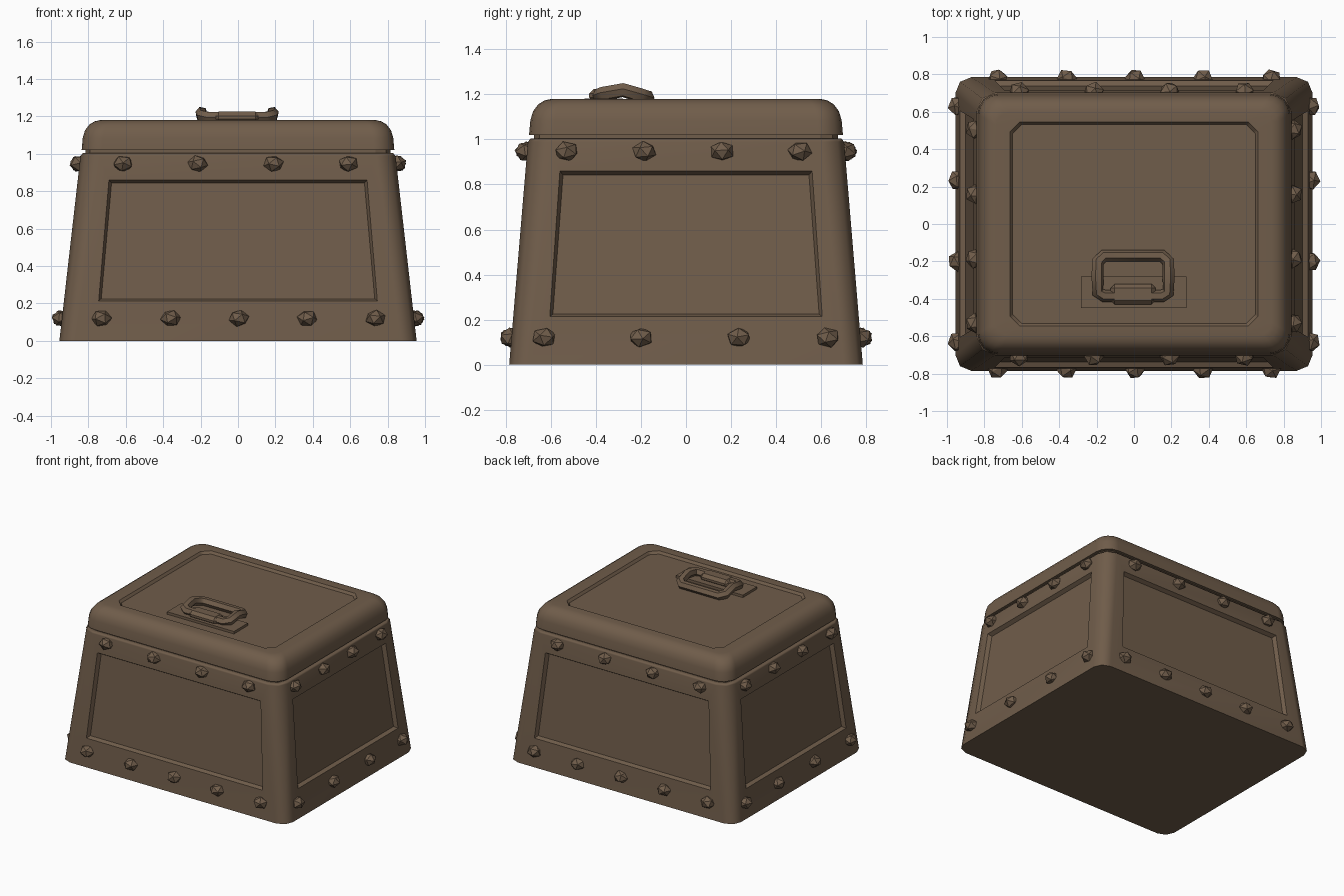
import bpy, bmesh, math, random
from mathutils import Vector, Euler, Matrix

if "Cube" in bpy.data.objects:
    bpy.data.objects.remove(bpy.data.objects["Cube"])

random.seed(4)
brown = bpy.data.materials.new("dark_brown")
brown.diffuse_color = (0.162, 0.109, 0.069, 1)
brown.use_nodes = True
brown.node_tree.nodes["Principled BSDF"].inputs["Base Color"].default_value = brown.diffuse_color


def finish(bm, name, smooth=None):
    bmesh.ops.recalc_face_normals(bm, faces=bm.faces)
    me = bpy.data.meshes.new(name)
    bm.to_mesh(me)
    bm.free()
    ob = bpy.data.objects.new(name, me)
    bpy.context.collection.objects.link(ob)
    me.materials.append(brown)
    if smooth:
        bpy.ops.object.select_all(action='DESELECT')
        bpy.context.view_layer.objects.active = ob
        ob.select_set(True)
        bpy.ops.object.shade_smooth_by_angle(angle=math.radians(smooth))
        ob.modifiers.new("weighted", 'WEIGHTED_NORMAL').keep_sharp = True
    return ob


def ring(bm, hx, hy, r, z, segs, chamfer=False):
    """Rounded (or chamfered) rectangle of vertices, counter-clockwise."""
    out = []
    for k, (sx, sy) in enumerate(((1, 1), (-1, 1), (-1, -1), (1, -1))):
        c = Vector((sx * (hx - r), sy * (hy - r), z))
        a0 = k * math.pi / 2
        p = Vector((math.cos(a0), math.sin(a0), 0)) * r
        q = Vector((-math.sin(a0), math.cos(a0), 0)) * r
        for i in range(segs + 1):
            t = i / segs
            a = t * math.pi / 2
            off = p.lerp(q, t) if chamfer else p * math.cos(a) + q * math.sin(a)
            out.append(bm.verts.new(c + off))
    return out


def loft(bm, rings):
    for lo, hi in zip(rings, rings[1:]):
        n = len(lo)
        for i in range(n):
            j = (i + 1) % n
            yield (lo[i], lo[j], hi[j], hi[i])


# Tapered body with a recessed panel in each wall
WALL_TOP = 0.99
bm = bmesh.new()
rings = [ring(bm, 0.955, 0.785, 0.085, 0, 2),
         ring(bm, 0.842, 0.702, 0.10, WALL_TOP, 2),
         ring(bm, 0.828, 0.688, 0.09, 1.005, 2)]
for b0, b1, t1, t0 in loft(bm, rings):
    width = (b1.co - b0.co).length
    if b0.co.z > 0.1 or width < 0.5:
        bm.faces.new((b0, b1, t1, t0))
        continue
    m0, m1 = (b0.co + b1.co) / 2, (t0.co + t1.co) / 2
    d = (b1.co - b0.co).normalized()
    inward = -d.cross(m1 - m0).normalized()
    lo_w, hi_w = (0.745, 0.69) if abs(d.x) > 0.5 else (0.605, 0.56)

    def panel(shrink, depth):
        pts = ((-lo_w + shrink, 0.213 + shrink), (lo_w - shrink, 0.213 + shrink),
               (hi_w - shrink, 0.86 - shrink), (-hi_w + shrink, 0.86 - shrink))
        return [bm.verts.new(m0.lerp(m1, z / WALL_TOP) + d * u + inward * depth)
                for u, z in pts]

    loops = [[b0, b1, t1, t0], panel(0, 0), panel(0.014, 0.028)]
    for quad in loft(bm, loops):
        bm.faces.new(quad)
    bm.faces.new(loops[-1])
bm.faces.new(rings[0])
bm.faces.new(rings[-1])
finish(bm, "body", 50)

# Recessed neck closing the seam under the lid
bm = bmesh.new()
neck = [ring(bm, 0.815, 0.675, 0.08, z, 2) for z in (1.0, 1.03)]
for quad in loft(bm, neck):
    bm.faces.new(quad)
for r in neck:
    bm.faces.new(r)
finish(bm, "neck")

# Lid with rounded shoulders and a shallow chamfered recess on top
bm = bmesh.new()
rings = [ring(bm, 0.836 - i, 0.697 - i, 0.11 - i * 0.4, z, 4)
         for z, i in ((1.02, 0), (1.085, 0.006), (1.125, 0.018),
                      (1.155, 0.04), (1.173, 0.068), (1.18, 0.10))]
rings.append(ring(bm, 0.664, 0.546, 0.055, 1.18, 4, True))
rings.append(ring(bm, 0.650, 0.532, 0.05, 1.162, 4, True))
for quad in loft(bm, rings):
    bm.faces.new(quad)
bm.faces.new(rings[0])
bm.faces.new(rings[-1])
finish(bm, "lid", 35)


# Faceted rivets in rows along every wall
def rivet_row(name, places):
    bm = bmesh.new()
    for p in places:
        rot = Euler([random.uniform(0, 6.28) for _ in range(3)]).to_matrix().to_4x4()
        mat = Matrix.Translation(p) @ Matrix.Diagonal((1, 1, 0.82, 1)) @ rot
        bmesh.ops.create_icosphere(bm, subdivisions=1, radius=0.056, matrix=mat)
    finish(bm, name)


for label, z, xs, ys in (
        ("lower", 0.12, (-0.73, -0.36, 0.005, 0.37, 0.735), (-0.63, -0.2, 0.235, 0.63)),
        ("upper", 0.947, (-0.615, -0.215, 0.19, 0.59), (-0.53, -0.185, 0.16, 0.505))):
    t = z / WALL_TOP
    wx, wy = 0.955 - 0.113 * t, 0.785 - 0.083 * t
    for side, s in (("front", -1), ("back", 1)):
        rivet_row(f"{label}_{side}_rivets", [(x, s * wy, z) for x in xs])
    for side, s in (("left", -1), ("right", 1)):
        rivet_row(f"{label}_{side}_rivets", [(s * wx, y, z) for y in ys])


# Handle mounting plate and the clasp that holds the loop
def block(name, center, size, bevel=0.0, segs=1):
    bm = bmesh.new()
    bmesh.ops.create_cube(bm, size=1, matrix=Matrix.Translation(center)
                          @ Matrix.Diagonal((*size, 1)))
    if bevel:
        bmesh.ops.bevel(bm, geom=bm.edges[:], offset=bevel, segments=segs,
                        affect='EDGES', profile=0.5)
    return finish(bm, name)


block("handle_plate", (-0.002, -0.365, 1.168), (0.565, 0.17, 0.026))
block("handle_clasp", (-0.005, -0.375, 1.195), (0.24, 0.11, 0.06), 0.022)

# Arched pull loop
cu = bpy.data.curves.new("handle_loop", 'CURVE')
cu.dimensions = '3D'
cu.bevel_depth = 0.033
cu.bevel_resolution = 1
half = [(0.155, -0.385, 1.195), (0.188, -0.365, 1.203), (0.19, -0.28, 1.219),
        (0.188, -0.20, 1.195), (0.155, -0.17, 1.185)]
path = half + [(-x, y, z) for x, y, z in reversed(half)]
sp = cu.splines.new('POLY')
sp.points.add(len(path) - 1)
for pt, (x, y, z) in zip(sp.points, path):
    pt.co = (x - 0.005, y, z, 1)
sp.use_cyclic_u = True
cu.materials.append(brown)
loop = bpy.data.objects.new("handle_loop", cu)
bpy.context.collection.objects.link(loop)
bpy.ops.object.select_all(action='DESELECT')
bpy.context.view_layer.objects.active = loop
loop.select_set(True)
bpy.ops.object.convert(target='MESH')
bpy.ops.object.shade_smooth_by_angle(angle=math.radians(50))
